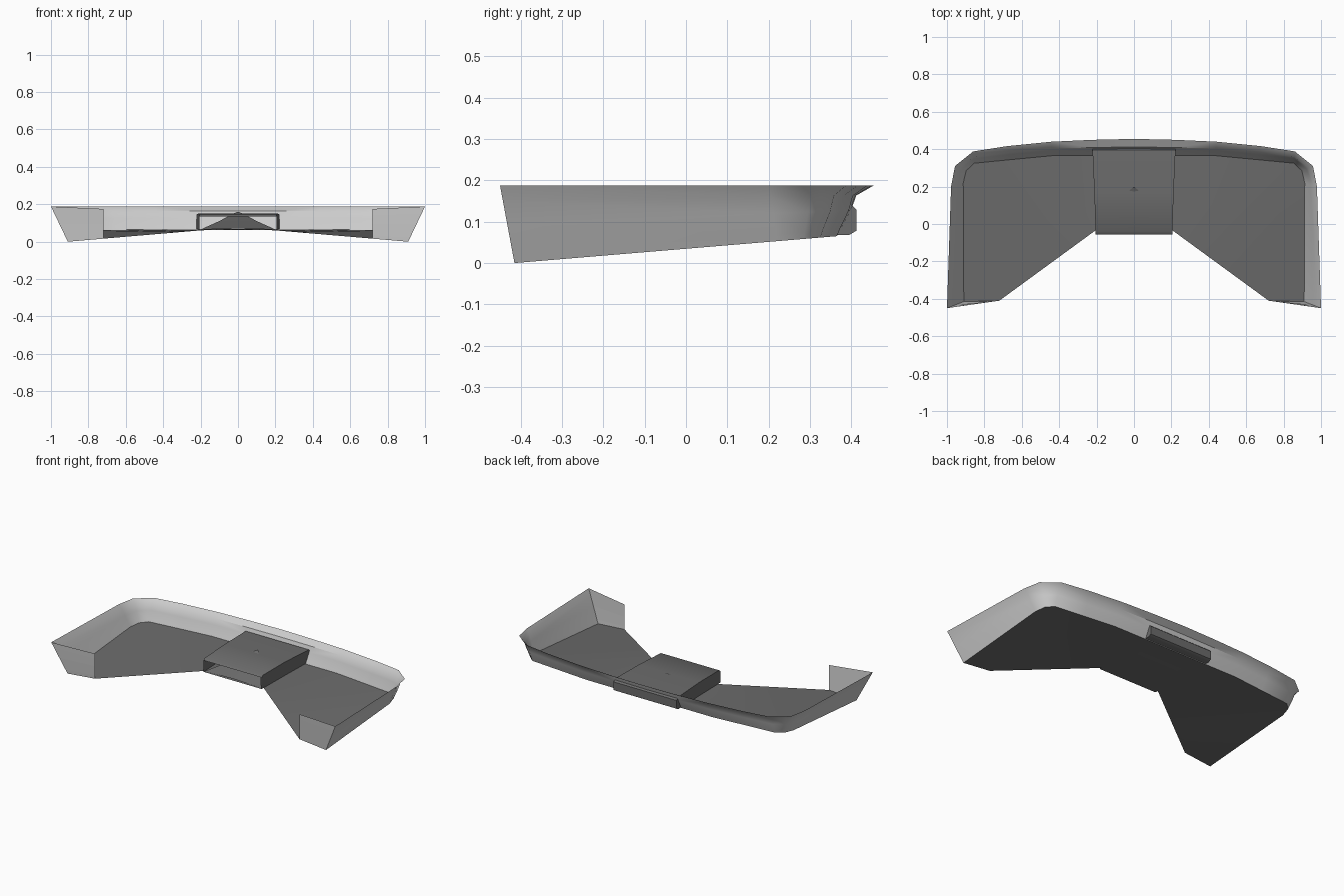
import bpy, math
from mathutils import Vector

if "Cube" in bpy.data.objects:
    bpy.data.objects.remove(bpy.data.objects["Cube"])

dark = bpy.data.materials.new("dark_plastic")
dark.diffuse_color = (.15, .15, .15, 1)
dark.use_nodes = True
dark.node_tree.nodes["Principled BSDF"].inputs["Base Color"].default_value = dark.diffuse_color


def make(name, strips, smooth=True, flip=False, mat=None):
    """Skin rows of points into one surface, mirrored across x."""
    verts, faces = [], []
    for rows in strips:
        n = len(rows[0])
        base = len(verts)
        for r in rows:
            verts += [tuple(p) for p in r]
        for i in range(len(rows) - 1):
            for j in range(n - 1):
                a = base + i * n + j
                f = (a, a + 1, a + n + 1, a + n)
                faces.append(f[::-1] if flip else f)
    me = bpy.data.meshes.new(name)
    me.from_pydata(verts, [], faces)
    if mat:
        me.materials.append(mat)
    ob = bpy.data.objects.new(name, me)
    bpy.context.collection.objects.link(ob)
    m = ob.modifiers.new("mirror", 'MIRROR')
    m.merge_threshold = 0.001
    bpy.context.view_layer.objects.active = ob
    bpy.ops.object.select_all(action='DESELECT')
    ob.select_set(True)
    if smooth:
        bpy.ops.object.shade_smooth_by_angle(angle=math.radians(40))
    return ob


# Plan outlines of the right half: floor edge and upper rim
inner = [(.91, -.415), (.913, .22), (.897, .285), (.855, .325),
         (.65, .345), (.44, .365), (.22, .365), (0, .365)]
rim = [(1, -.45), (.978, .2), (.957, .31), (.86, .388),
       (.68, .416), (.44, .44), (.22, .45), (0, .455)]
base = [Vector((x, y, .065 * (y + .415) / .78)) for x, y in inner]
top = [Vector((x, y, .188)) for x, y in rim]

# Flared wall: straight flare at the ends, stepped profile along the back
side_prof = [(0, 0), (.12, .12), (.5, .5), (.8, .8), (1, 1)]
back_prof = [(0, 0), (.08, .12), (.38, .5), (.52, .8), (1, 1)]
weights = [0, .3, .7, 1, 1, 1, 1, 1]
wall = []
for (s0, z0), (s1, z1) in zip(side_prof, back_prof):
    row = []
    for b, t, w in zip(base, top, weights):
        p = b.lerp(t, s0 + (s1 - s0) * w)
        p.z = b.z + (t.z - b.z) * (z0 + (z1 - z0) * w)
        row.append(p)
    wall.append(row)
make("flared_wall", [wall], flip=True)

# Front return panels closing the wall ends
panel = [[r[0], Vector((.72, -.41, .016 + .159 * k[1]))]
         for r, k in zip(wall, side_prof)]
make("end_return", [panel], False, flip=True)

# Floor: ruled between the wall foot and the slanted front edge
front = []
for f in (0, .4, .55, .7, .8, .9, 1):
    x, y = .72 - .52 * f, -.41 + .38 * f
    front.append(Vector((x, y, .085 * (.91 - x))))
front.append(Vector((0, -.03, .068)))
make("floor", [[base, front]], mat=dark)

# Central duct: roof, sides, underside and rounded back
roof = [(.205, -.055, .135), (.205, -.04, .145), (.212, .17, .15),
        (.222, .395, .145), (.222, .412, .13)]
bottom = [(.205, -.055, .062), (.205, -.04, .062), (.212, .17, .065),
          (.222, .395, .068), (.222, .412, .078)]
centre = lambda pts: [(0, p[1], p[2]) for p in pts]
make("duct", [[centre(bottom), bottom], [bottom, roof], [roof, centre(roof)],
              [[roof[-1], bottom[-1]], [(0, .412, .13), (0, .412, .078)]]],
     mat=dark)

# Tent-shaped ramp inside the duct, peaking just through the roof
ramp = [[(.2, -.05, .065), (0, -.05, .07)], [(.1, .08, .11), (0, .08, .115)],
        [(.03, .175, .148), (0, .2, .16)]]
make("duct_ramp", [ramp], False, flip=True, mat=dark)
